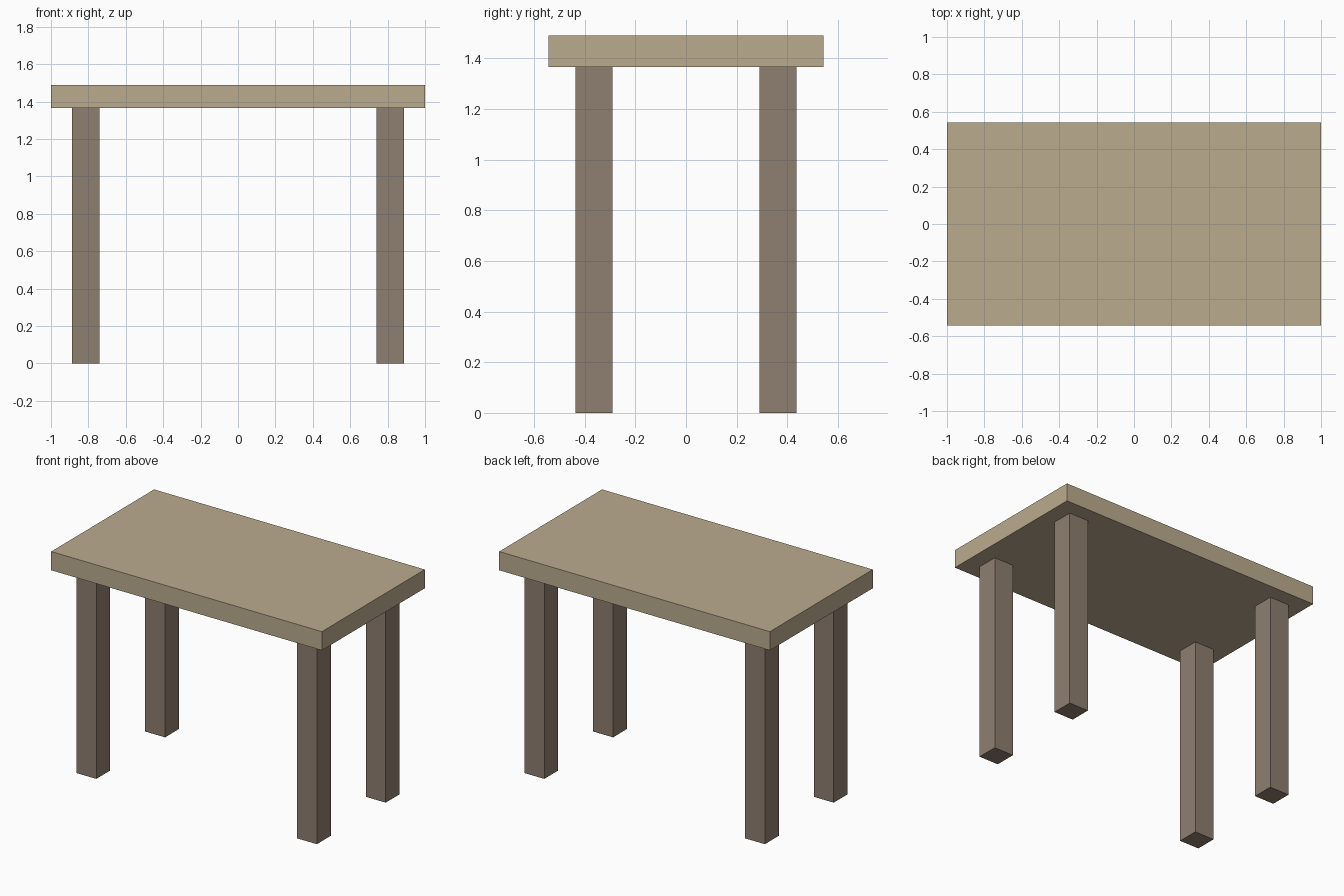
import bpy

# Remove the default cube
cube = bpy.data.objects.get("Cube")
if cube:
    bpy.data.objects.remove(cube, do_unlink=True)


def make_material(name, rgb):
    mat = bpy.data.materials.new(name)
    mat.use_nodes = True
    color = (*rgb, 1.0)
    mat.diffuse_color = color
    mat.node_tree.nodes["Principled BSDF"].inputs["Base Color"].default_value = color
    return mat


def add_box(name, center, size, mat):
    bpy.ops.mesh.primitive_cube_add(size=1, location=center)
    box = bpy.context.object
    box.name = name
    box.scale = size
    bpy.ops.object.transform_apply(location=False, rotation=False, scale=True)
    box.data.materials.append(mat)
    return box


light_wood = make_material("light wood", (0.50, 0.41, 0.275))
dark_wood = make_material("dark wood", (0.275, 0.209, 0.163))

LEG_HEIGHT = 1.365
LEG_WIDTH = 0.147
TOP_THICKNESS = 0.125

# Table top
add_box("table_top", (0, 0, LEG_HEIGHT + TOP_THICKNESS / 2),
        (2.0, 1.086, TOP_THICKNESS), light_wood)

# Four square legs
for side, x in (("left", 1), ("right", -1)):
    for end, y in (("front", -1), ("back", 1)):
        add_box(f"{end}_{side}_leg", (x * 0.815, y * 0.363, LEG_HEIGHT / 2),
                (LEG_WIDTH, LEG_WIDTH, LEG_HEIGHT), dark_wood)
